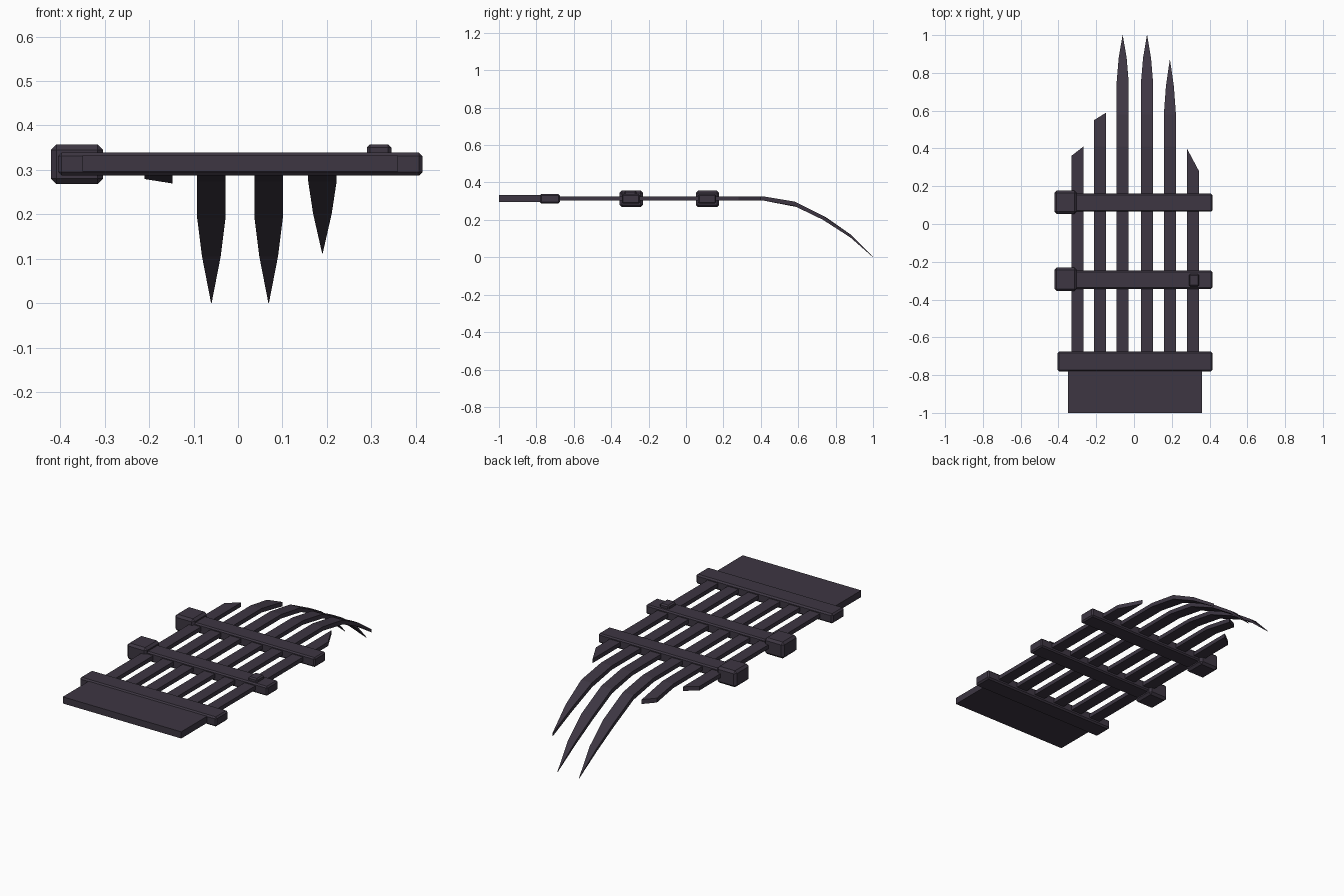
import bpy, bmesh

if "Cube" in bpy.data.objects:
    bpy.data.objects.remove(bpy.data.objects["Cube"])

mat = bpy.data.materials.new("dark iron")
mat.diffuse_color = (0.047, 0.037, 0.055, 1)
mat.use_nodes = True
mat.node_tree.nodes["Principled BSDF"].inputs["Base Color"].default_value = mat.diffuse_color


def finish(name, bm):
    bmesh.ops.recalc_face_normals(bm, faces=bm.faces)
    me = bpy.data.meshes.new(name)
    bm.to_mesh(me)
    bm.free()
    me.materials.append(mat)
    ob = bpy.data.objects.new(name, me)
    bpy.context.collection.objects.link(ob)
    return ob


def box(name, x, y, z, bevel=0.0):
    """Box from (min, max) ranges with chamfered edges."""
    bm = bmesh.new()
    bmesh.ops.create_cube(bm, size=1)
    for v in bm.verts:
        v.co = [r[0] + (c + 0.5) * (r[1] - r[0]) for c, r in zip(v.co, (x, y, z))]
    if bevel:
        bmesh.ops.bevel(bm, geom=bm.edges[:], offset=bevel, segments=1,
                        affect='EDGES', profile=0.5)
    return finish(name, bm)


# Bent side profile shared by all tines: (y, top z, bottom z)
PROFILE = [(-0.70, 0.326, 0.304), (0.41, 0.326, 0.304), (0.58, 0.298, 0.274),
           (0.75, 0.213, 0.192), (0.88, 0.122, 0.105), (1.0, 0.004, 0.0)]


def heights(y):
    for a, b in zip(PROFILE, PROFILE[1:]):
        if y <= b[0] + 1e-6:
            t = (y - a[0]) / (b[0] - a[0])
            return a[1] + t * (b[1] - a[1]), a[2] + t * (b[2] - a[2])


def tine(name, cx, stations):
    """Strip through stations (y left, y right, half width)."""
    bm = bmesh.new()
    rings = []
    for yl, yr, w in stations:
        (tl, bl), (tr, br) = heights(yl), heights(yr)
        rings.append([bm.verts.new(p) for p in (
            (cx - w, yl, tl), (cx + w, yr, tr), (cx + w, yr, br), (cx - w, yl, bl))])
    for a, b in zip(rings, rings[1:]):
        for i in range(4):
            j = (i + 1) % 4
            bm.faces.new((a[i], a[j], b[j], b[i]))
    bm.faces.new(rings[0])
    bm.faces.new(rings[-1])
    return finish(name, bm)


W = 0.032
start = (-0.70, -0.70, W)
bend = [start, (0.41, 0.41, W), (0.58, 0.58, W)]

# Two long pointed tines and a shorter pointed one
for i, cx in enumerate((-0.06, 0.069)):
    tine(f"long_tine_{i + 1}", cx, bend + [(0.75, 0.75, W), (0.88, 0.88, 0.021),
                                          (1.0, 1.0, 0.0006)])
tine("short_pointed_tine", 0.19, bend + [(0.73, 0.73, 0.021), (0.87, 0.87, 0.0006)])

# Broken tines with slanted ends
tine("broken_tine_outer_left", -0.30, [start, (0.36, 0.41, W)])
tine("broken_tine_inner_left", -0.179, [start, (0.41, 0.41, W), (0.55, 0.59, W)])
tine("broken_tine_right", 0.312, [start, (0.40, 0.28, W)])

# Rear plate and its clamp bar
box("rear_plate", (-0.35, 0.36), (-1.0, -0.72), (0.296, 0.332))
box("clamp_bar", (-0.405, 0.415), (-0.78, -0.675), (0.287, 0.339), 0.008)

# Cross bars with end blocks
for i, y in enumerate((-0.295, 0.113)):
    box(f"cross_bar_{i + 1}", (-0.40, 0.415), (y - 0.048, y + 0.048), (0.287, 0.338), 0.007)
    box(f"end_block_{i + 1}", (-0.421, -0.304), (y - 0.06, y + 0.064), (0.268, 0.357), 0.012)

# Bolt head on one cross bar
box("bolt_head", (0.29, 0.345), (-0.33, -0.265), (0.33, 0.357), 0.007)
